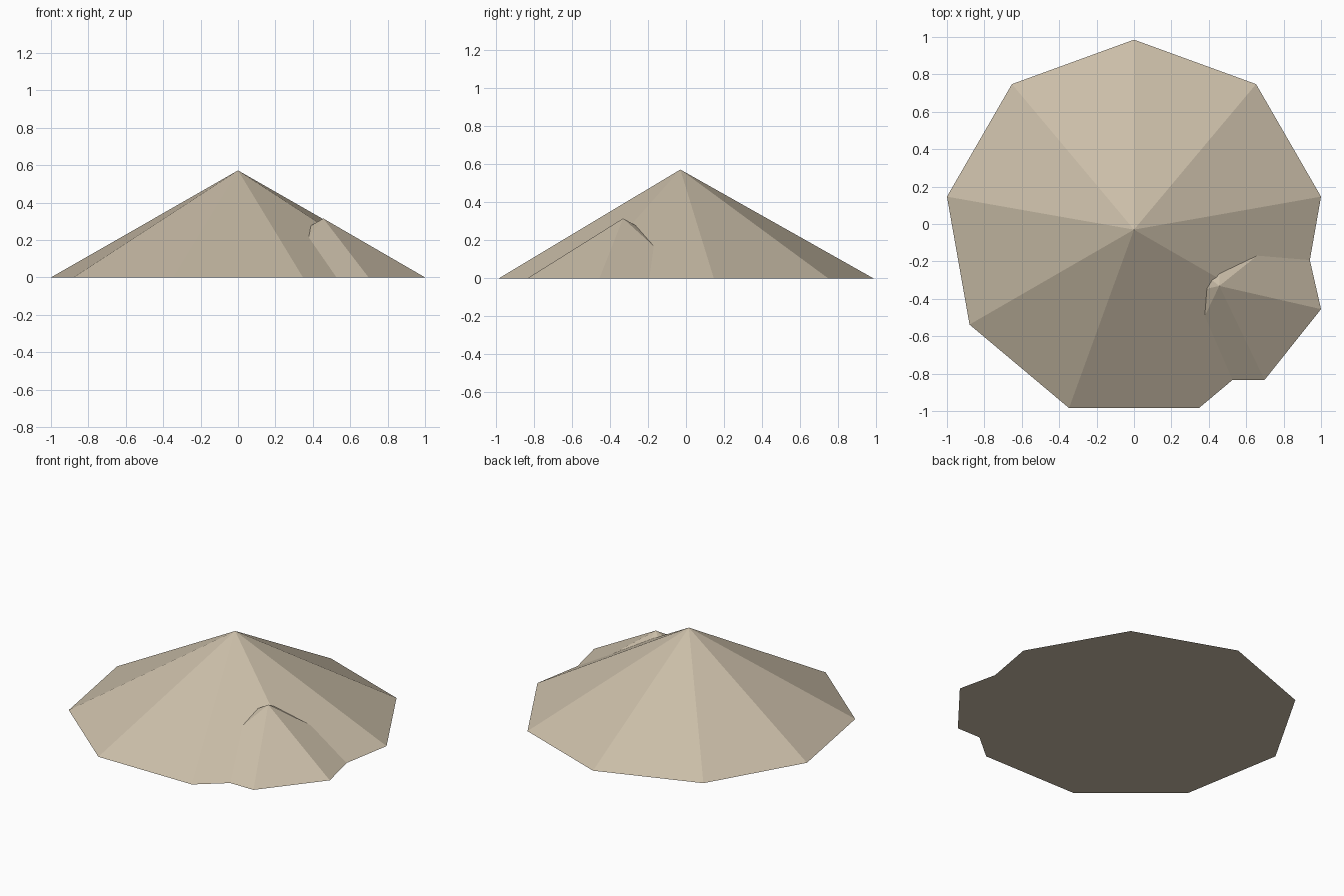
import bpy
import math

if "Cube" in bpy.data.objects:
    bpy.data.objects.remove(bpy.data.objects["Cube"])

# Single sand colour
sand = bpy.data.materials.new("sand")
sand.diffuse_color = (0.59, 0.51, 0.39, 1.0)
sand.use_nodes = True
sand.node_tree.nodes["Principled BSDF"].inputs["Base Color"].default_value = sand.diffuse_color


def mound(name, sides, radius, height, x, y):
    """Flat-faced cone standing on the ground, one corner pointing to +y."""
    bpy.ops.mesh.primitive_cone_add(vertices=sides, radius1=radius, radius2=0,
                                    depth=height, location=(x, y, height / 2))
    obj = bpy.context.object
    obj.name = name
    # turn the corner nearest +y exactly onto +y
    corner = max((v.co for v in obj.data.vertices if v.co.z < 0), key=lambda c: c.y)
    turn = math.pi / 2 - math.atan2(corner.y, corner.x)
    obj.rotation_euler.z = turn
    obj.data.materials.append(sand)
    bpy.ops.object.shade_flat()
    return obj


# Large heap, with a smaller heap at its front right
mound("large_mound", 9, 1.0154, 0.572, 0.0, -0.03)
mound("small_mound", 7, 0.558, 0.315, 0.456, -0.331)
